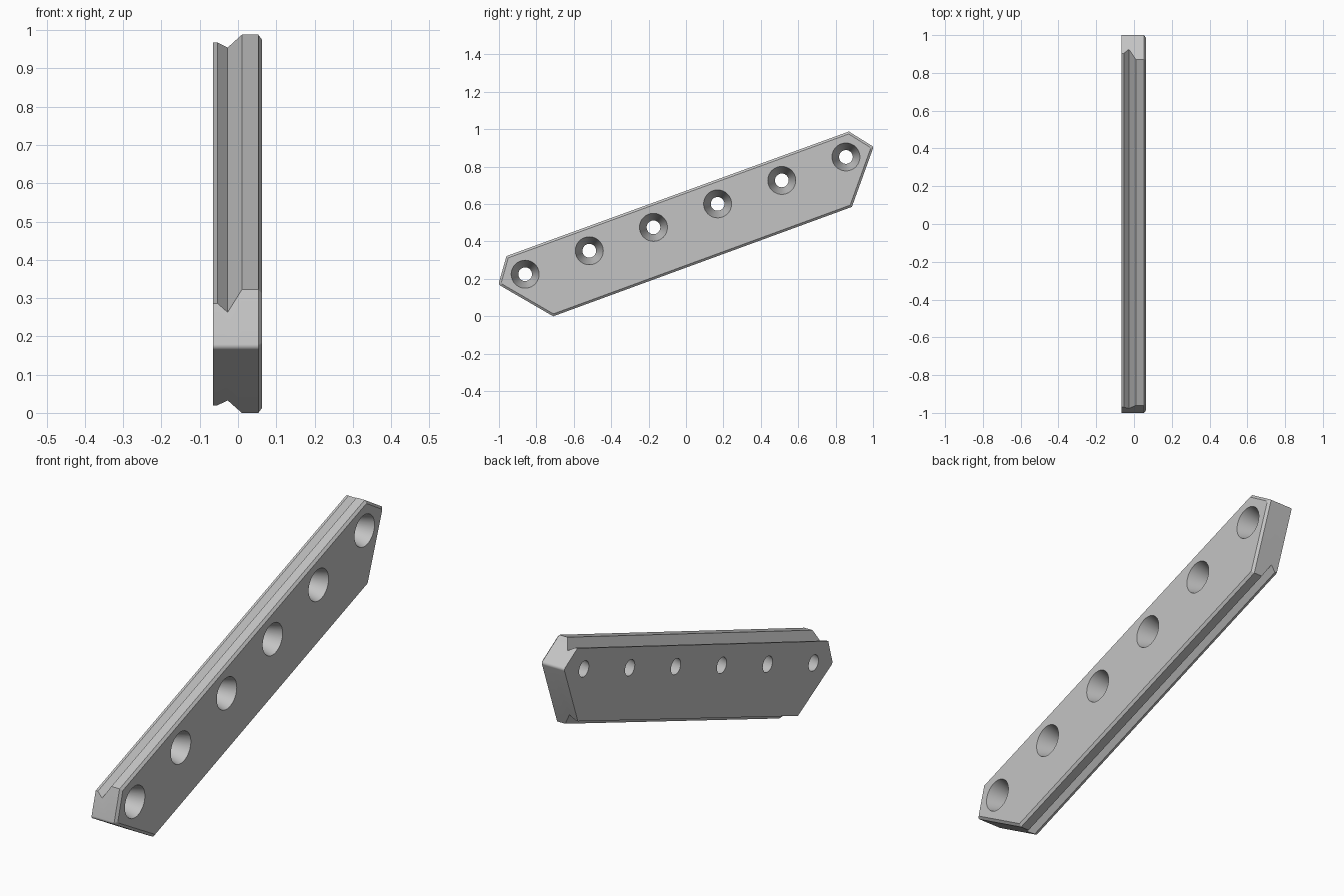
import bpy, bmesh, math
from mathutils import Vector, Matrix
from mathutils.geometry import intersect_line_line_2d, intersect_point_line

cube = bpy.data.objects.get("Cube")
if cube:
    bpy.data.objects.remove(cube, do_unlink=True)

steel = bpy.data.materials.new("plain_grey")
steel.use_nodes = True
GREY = (0.55, 0.55, 0.55, 1)
steel.diffuse_color = GREY
steel.node_tree.nodes["Principled BSDF"].inputs["Base Color"].default_value = GREY

# Side outline (y, z), counter-clockwise: lower front, lower back, back tip,
# upper back, upper front, front tip
OUTLINE = [Vector(p) for p in [(-0.71, 0), (0.887, 0.585), (1.003, 0.906),
                               (0.871, 0.988), (-0.96, 0.322), (-1.003, 0.17)]]
LONG_EDGES = (0, 3)      # bottom and top edges carry the groove
TIPS = (2, 5)            # rounded corners
TIP_RADIUS = 0.013

# Cross-section: x, inset of the long edges, inset of the end edges
LAYERS = [(-0.065, 0.030, 0), (-0.054, 0.030, 0), (-0.027, 0.050, 0),
          (0.010, 0, 0), (0.053, 0, 0), (0.063, 0.012, 0.012)]


def inset_outline(long_inset, end_inset):
    """Move every edge inward and intersect neighbouring edges again."""
    lines = []
    for i, a in enumerate(OUTLINE):
        d = (OUTLINE[(i + 1) % len(OUTLINE)] - a).normalized()
        inset = long_inset if i in LONG_EDGES else end_inset
        lines.append((a + Vector((-d.y, d.x)) * inset, d))
    corners = []
    for i, (p, d) in enumerate(lines):
        q, e = lines[i - 1]
        t = (p - q).cross(d) / e.cross(d)
        corners.append(q + e * t)
    return corners


def round_tips(corners, steps=6):
    """Replace the tip corners by short arcs."""
    pts = []
    for i, c in enumerate(corners):
        if i not in TIPS:
            pts.append(c)
            continue
        a = (corners[i - 1] - c).normalized()
        b = (corners[(i + 1) % len(corners)] - c).normalized()
        half = a.angle(b) / 2
        centre = c + (a + b).normalized() * TIP_RADIUS / math.sin(half)
        start = c + a * TIP_RADIUS / math.tan(half) - centre
        sweep = math.pi - 2 * half
        for k in range(steps + 1):
            pts.append(centre + Matrix.Rotation(sweep * k / steps, 2) @ start)
    return pts


# Grooved, chamfered bar lofted across its thickness
bm = bmesh.new()
rings = []
for x, long_inset, end_inset in LAYERS:
    pts = round_tips(inset_outline(long_inset, end_inset))
    rings.append([bm.verts.new((x, p.x, p.y)) for p in pts])
for lower, upper in zip(rings, rings[1:]):
    for i in range(len(lower)):
        j = (i + 1) % len(lower)
        bm.faces.new((lower[i], lower[j], upper[j], upper[i]))
bm.faces.new(list(reversed(rings[0])))
bm.faces.new(rings[-1])
bmesh.ops.dissolve_limit(bm, angle_limit=math.radians(0.5),
                         verts=bm.verts[:], edges=bm.edges[:])
bmesh.ops.recalc_face_normals(bm, faces=bm.faces[:])
mesh = bpy.data.meshes.new("grooved_bar")
bm.to_mesh(mesh)
bm.free()
bar = bpy.data.objects.new("grooved_bar", mesh)
bpy.context.collection.objects.link(bar)
mesh.materials.append(steel)

# Six tapered bolt holes, wide on the chamfered side
bm = bmesh.new()
first, last = Vector((0, -0.86, 0.225)), Vector((0, 0.855, 0.852))
for i in range(6):
    place = Matrix.Translation(first.lerp(last, i / 5)) @ Matrix.Rotation(math.pi / 2, 4, 'Y')
    bmesh.ops.create_cone(bm, cap_ends=True, segments=48, radius1=0.034,
                          radius2=0.078, depth=0.148, matrix=place)
cut_mesh = bpy.data.meshes.new("hole_cutter")
bm.to_mesh(cut_mesh)
bm.free()
cut_mesh.materials.append(steel)
cutter = bpy.data.objects.new("hole_cutter", cut_mesh)
bpy.context.collection.objects.link(cutter)

bpy.ops.object.select_all(action='DESELECT')
bar.select_set(True)
bpy.context.view_layer.objects.active = bar
cut = bar.modifiers.new("holes", 'BOOLEAN')
cut.operation = 'DIFFERENCE'
cut.solver = 'EXACT'
cut.object = cutter
bpy.ops.object.modifier_apply(modifier=cut.name)
bpy.data.objects.remove(cutter, do_unlink=True)
bpy.ops.object.shade_smooth_by_angle(angle=math.radians(20))
